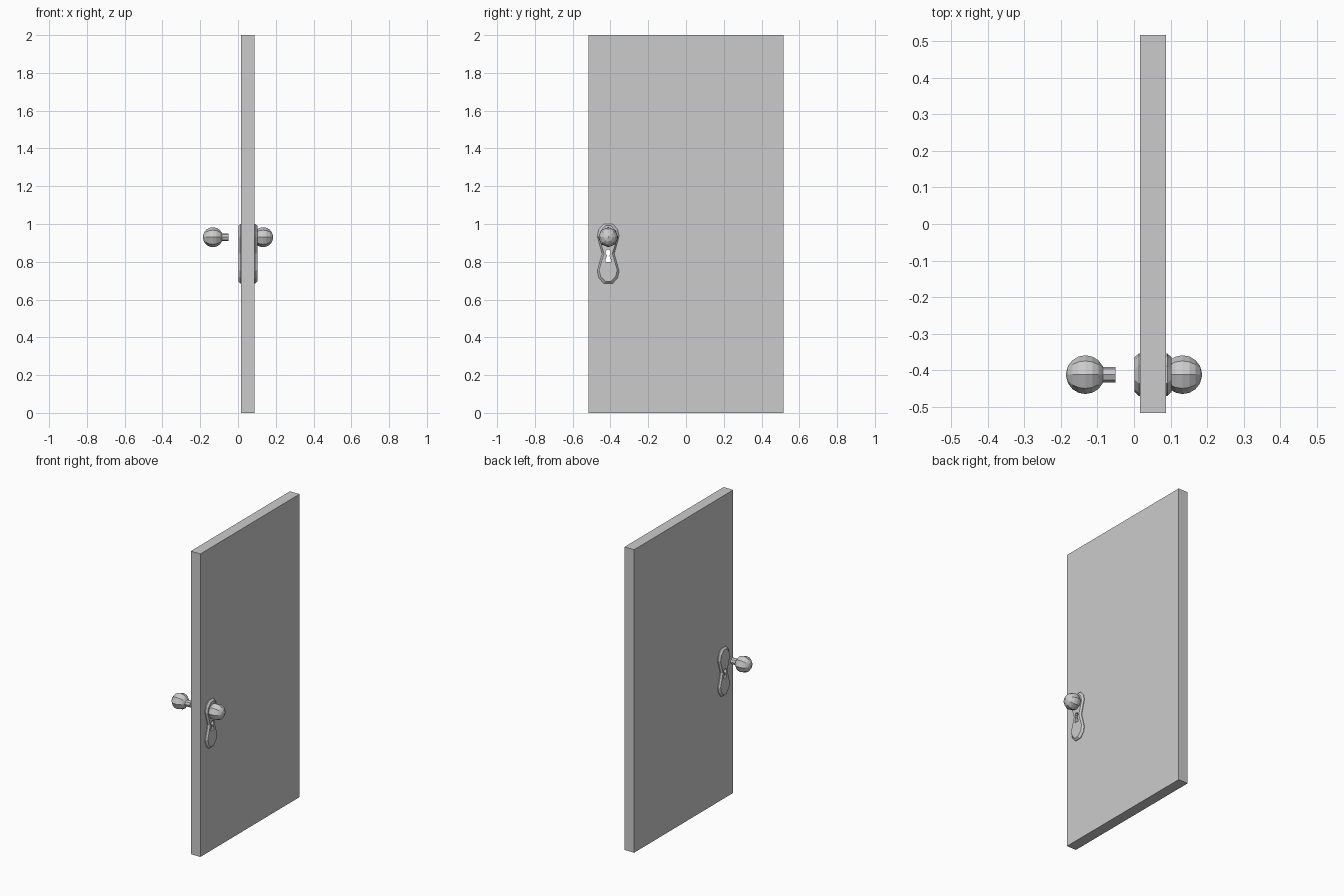
import bpy, bmesh, math

if "Cube" in bpy.data.objects:
    bpy.data.objects.remove(bpy.data.objects["Cube"])

DOOR_X, HALF_T = 0.052, 0.035
LOCK_Y, MID_Z, KNOB_Z = -0.412, 0.843, 0.93


def finish(name, bm):
    bmesh.ops.recalc_face_normals(bm, faces=bm.faces[:])
    me = bpy.data.meshes.new(name)
    bm.to_mesh(me)
    bm.free()
    ob = bpy.data.objects.new(name, me)
    bpy.context.collection.objects.link(ob)
    return ob


def loft(name, sections):
    """Prism along x from a list of (x, [(y, z), ...]) outlines."""
    bm = bmesh.new()
    rings = [[bm.verts.new((x, y, z)) for y, z in pts] for x, pts in sections]
    for a, b in zip(rings, rings[1:]):
        n = len(a)
        for i in range(n):
            bm.faces.new((a[i], a[(i + 1) % n], b[(i + 1) % n], b[i]))
    bm.faces.new(rings[0])
    bm.faces.new(rings[-1])
    return finish(name, bm)


def outline(profile, inset=0.0):
    """Symmetric outline around the lock axis from (half width, height), bottom to top."""
    def shrink(z):
        return z * (1 - inset / 0.158)
    right = [(LOCK_Y + w - inset, MID_Z + shrink(z)) for w, z in profile]
    left = [(LOCK_Y - w + inset, MID_Z + shrink(z)) for w, z in reversed(profile)]
    return right + left


# Door slab
d = 0.517
slab = [(-d, 0), (d, 0), (d, 2), (-d, 2)]
door = loft("door_slab", [(DOOR_X - HALF_T, slab), (DOOR_X + HALF_T, slab)])

# Hourglass lock plates with bevelled rims
half = [(0.024, -0.158), (0.050, -0.128), (0.058, -0.092), (0.045, -0.045)]
plate = half + [(0.032, 0)] + [(w, -z) for w, z in reversed(half)]
plates = []
for side, label in ((-1, "left"), (1, "right")):
    at = lambda t: DOOR_X + side * (HALF_T + t)
    plates.append(loft("lock_plate_" + label, [
        (at(-0.004), outline(plate)), (at(0.004), outline(plate)),
        (at(0.015), outline(plate, 0.010))]))

# Keyhole cutter through door and plates
key = [(0.014, -0.043), (0.014, -0.030), (0.006, -0.010), (0.013, 0.001),
       (0.013, 0.012), (0.006, 0.021)]
hole = outline(key)
cutter = loft("keyhole_cutter", [(-0.1, hole), (0.2, hole)])
cutter.hide_render = True
cutter.hide_viewport = True
for ob in [door] + plates:
    cut = ob.modifiers.new("keyhole", 'BOOLEAN')
    cut.operation = 'DIFFERENCE'
    cut.solver = 'EXACT'
    cut.object = cutter

# Eight-sided knobs with short necks, mirrored about x = 0
ball = [(0.133 + 0.053 * math.cos(a), 0.053 * math.sin(a))
        for a in (math.radians(155 - i * 150 / 7) for i in range(8))]
profile = [(0.05, 0.021), (0.085, 0.021)] + ball + [(0.185, 0.004)]
for side, label in ((-1, "left"), (1, "right")):
    loft("knob_" + label, [(side * x, [
        (LOCK_Y + r * math.cos(k * math.pi / 4), KNOB_Z + r * math.sin(k * math.pi / 4))
        for k in range(8)]) for x, r in profile])
